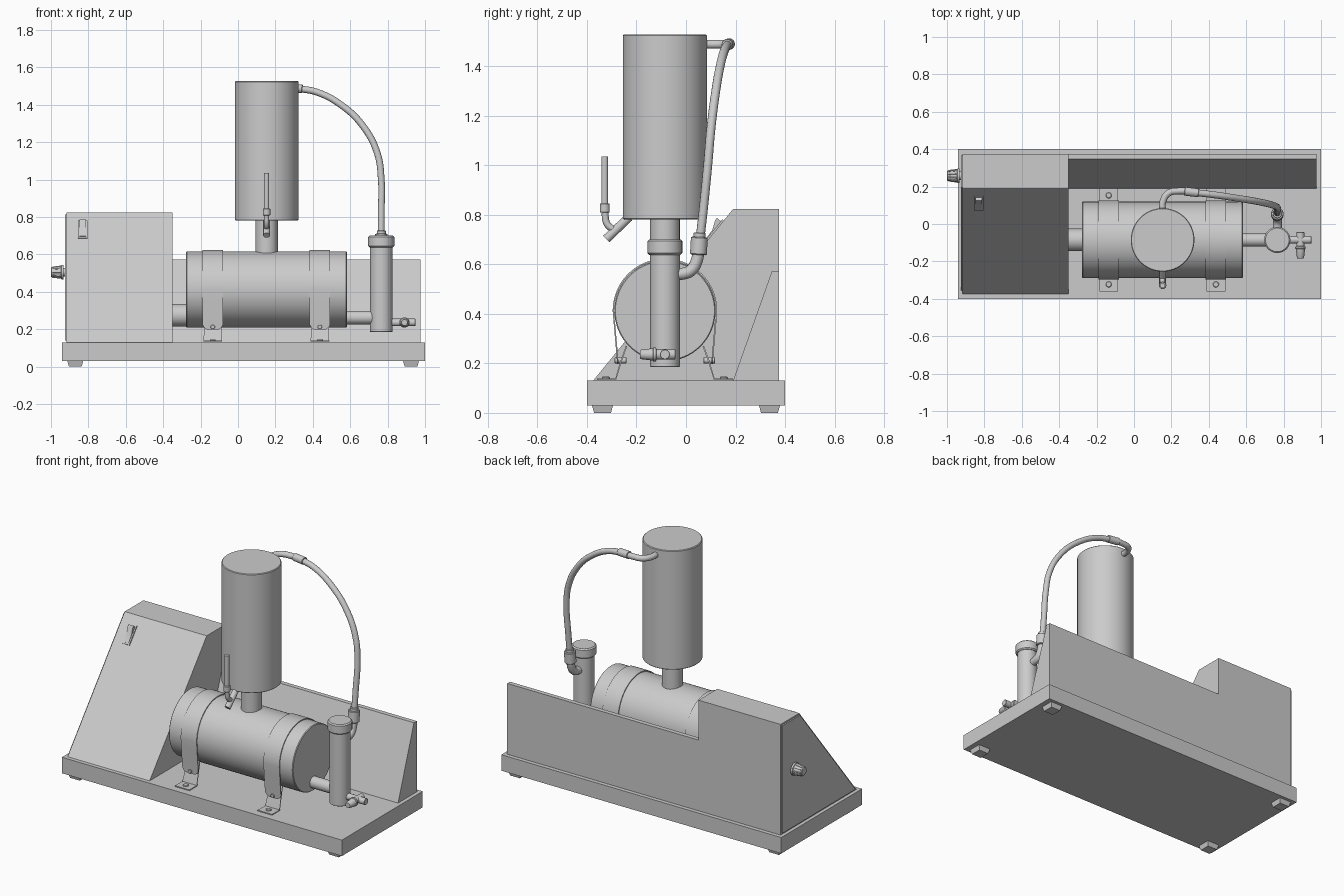
import bpy, bmesh, math
from mathutils import Vector

if "Cube" in bpy.data.objects:
    bpy.data.objects.remove(bpy.data.objects["Cube"])

YC = -0.085          # common axis of the tanks in y


def mesh_object(name, verts, faces):
    me = bpy.data.meshes.new(name)
    me.from_pydata([tuple(v) for v in verts], [], faces)
    bm = bmesh.new()
    bm.from_mesh(me)
    bmesh.ops.recalc_face_normals(bm, faces=bm.faces)
    bm.to_mesh(me)
    bm.free()
    ob = bpy.data.objects.new(name, me)
    bpy.context.collection.objects.link(ob)
    return ob


def lathe(name, origin, axis, profile, seg=32):
    """Revolve (distance, radius) pairs about an axis, capped at both ends."""
    q = Vector((0, 0, 1)).rotation_difference(Vector(axis).normalized())
    verts, faces = [], []
    for t, r in profile:
        for k in range(seg):
            a = 2 * math.pi * k / seg
            verts.append(Vector(origin) + q @ Vector((r * math.cos(a), r * math.sin(a), t)))
    for i in range(len(profile) - 1):
        for k in range(seg):
            a, b = i * seg + k, i * seg + (k + 1) % seg
            faces.append((a, b, b + seg, a + seg))
    faces.append(tuple(range(seg)))
    faces.append(tuple(range(len(verts) - seg, len(verts))))
    return mesh_object(name, verts, faces)


def rod(name, p0, p1, r, bevel=0.0, seg=32):
    d = Vector(p1) - Vector(p0)
    n = d.length
    prof = [(0, r), (n, r)]
    if bevel:
        prof = [(0, r - bevel), (bevel, r), (n - bevel, r), (n, r - bevel)]
    return lathe(name, p0, d, prof, seg)


def prism(name, profile, x0, x1):
    """Extrude a y-z outline along x."""
    n = len(profile)
    verts = [(x, y, z) for x in (x0, x1) for y, z in profile]
    faces = [(i, (i + 1) % n, n + (i + 1) % n, n + i) for i in range(n)]
    faces += [tuple(range(n)), tuple(range(n, 2 * n))]
    return mesh_object(name, verts, faces)


def ribbon(name, path, xc, thick=0.006):
    """Sheet metal strip through (y, z, half width) points."""
    verts = [(xc + s * w, y, z) for y, z, w in path for s in (-1, 1)]
    faces = [(2 * i, 2 * i + 1, 2 * i + 3, 2 * i + 2) for i in range(len(path) - 1)]
    ob = mesh_object(name, verts, faces)
    m = ob.modifiers.new("thickness", 'SOLIDIFY')
    m.thickness, m.offset = thick, 0
    return ob


def hose(name, pts, r):
    cu = bpy.data.curves.new(name, 'CURVE')
    cu.dimensions = '3D'
    cu.bevel_depth, cu.bevel_resolution = r, 4
    cu.use_fill_caps, cu.resolution_u = True, 10
    sp = cu.splines.new('BEZIER')
    sp.bezier_points.add(len(pts) - 1)
    for b, p in zip(sp.bezier_points, pts):
        b.co = p
        b.handle_left_type = b.handle_right_type = 'AUTO'
    ob = bpy.data.objects.new(name, cu)
    bpy.context.collection.objects.link(ob)
    return ob


# base plate and tapered feet
prism("base_plate", [(-0.4, 0.03), (0.4, 0.03), (0.4, 0.13), (-0.4, 0.13)], -0.94, 1.0)
for x in (-0.87, 0.925):
    for y in (-0.337, 0.337):
        v = [(x + sx * h, y + sy * h, z) for z, h in ((0, 0.034), (0.032, 0.043))
             for sx, sy in ((-1, -1), (1, -1), (1, 1), (-1, 1))]
        mesh_object("foot", v, [(0, 1, 2, 3), (4, 5, 6, 7), (0, 1, 5, 4),
                                (1, 2, 6, 5), (2, 3, 7, 6), (3, 0, 4, 7)])

# control cabinet, its end cover, and low rear housing
prism("cabinet", [(-0.375, 0.13), (0.375, 0.13), (0.375, 0.823), (0.19, 0.823)], -0.918, -0.35)
prism("cabinet_end_cover", [(-0.355, 0.14), (0.367, 0.14), (0.367, 0.814), (0.194, 0.814)],
      -0.926, -0.918)
prism("rear_housing", [(0.19, 0.13), (0.375, 0.13), (0.375, 0.573), (0.347, 0.573)], -0.35, 0.976)

# rocker switch on the sloped panel
slope = Vector((0.565, 0.693)).normalized()
normal = Vector((-slope.y, slope.x))
mid = Vector((-0.375, 0.13)) + slope * 0.775


def on_panel(pts):
    return [tuple(mid + slope * a + normal * b) for a, b in pts]


prism("switch_frame", on_panel([(-0.06, -0.005), (0.06, -0.005), (0.06, 0.007), (-0.06, 0.007)]),
      -0.855, -0.804)
prism("switch_rocker", on_panel([(-0.05, 0), (0.05, 0), (0.05, 0.028), (0.035, 0.026),
                                 (0, 0.011), (-0.05, 0.009)]), -0.847, -0.812)

# ribbed end knob
lathe("end_knob", (-0.92, 0.258, 0.505), (-1, 0, 0),
      [(0, 0.022), (0.012, 0.022), (0.012, 0.039), (0.024, 0.039), (0.026, 0.034),
       (0.076, 0.027), (0.08, 0.023)], 24)
for k in range(10):
    a = 2 * math.pi * k / 10
    c, s = math.cos(a), math.sin(a)
    rod("knob_rib", (-0.945, 0.258 + 0.033 * c, 0.505 + 0.033 * s),
        (-0.992, 0.258 + 0.027 * c, 0.505 + 0.027 * s), 0.004, seg=6)

# horizontal tank with drive shaft and outlet pipe
rod("main_tank", (-0.278, YC, 0.412), (0.582, YC, 0.412), 0.204, 0.004, 64)
rod("shaft_sleeve", (-0.36, YC, 0.275), (-0.27, YC, 0.275), 0.06)
rod("outlet_pipe", (0.57, YC, 0.262), (0.73, YC, 0.262), 0.036)

# clamp straps over the tank, with brackets, bolts and screws
for x in (-0.135, 0.438):
    arc = [(YC - 0.208 * math.cos(math.pi * i / 40), 0.412 + 0.208 * math.sin(math.pi * i / 40), 0.055)
           for i in range(41)]
    side = [(-0.203, 0.35, 0.055), (-0.192, 0.225, 0.055), (-0.191, 0.208, 0.046), (-0.19, 0.198, 0.03)]
    low = [(YC + y, z, w) for y, z, w in side]
    high = [(YC - y, z, w) for y, z, w in side]
    ribbon("tank_strap", low[::-1] + arc + high, x)
    for s in (-1, 1):
        ribbon("strap_bracket", [(YC + s * y, z, w) for y, z, w in
               ((0.155, 0.27, 0.04), (0.175, 0.215, 0.045), (0.199, 0.136, 0.05), (0.275, 0.136, 0.05))], x)
        rod("strap_bolt", (x, YC + s * 0.155, 0.212), (x, YC + s * 0.203, 0.212), 0.012, 0.002, 16)
        rod("bracket_screw", (x, YC + s * 0.238, 0.135), (x, YC + s * 0.238, 0.146), 0.016, 0.003, 16)

# upright tank and its neck
rod("tank_neck", (0.153, YC, 0.58), (0.153, YC, 0.79), 0.06)
rod("upright_tank", (0.153, YC, 0.781), (0.153, YC, 1.527), 0.17, 0.004, 64)

# filling spout at the front of the upright tank
rod("spout_tube", (0.153, -0.23, 0.79), (0.153, -0.322, 0.702), 0.018, seg=20)
hose("spout_elbow", [(0.153, -0.285, 0.735), (0.153, -0.318, 0.762), (0.153, -0.328, 0.81)], 0.014)
rod("spout_collar", (0.153, -0.328, 0.808), (0.153, -0.328, 0.846), 0.02, 0.003, 24)
rod("spout_riser", (0.153, -0.328, 0.84), (0.153, -0.328, 1.035), 0.014, seg=20)

# filter column and cap
CX = 0.766
rod("filter_column", (CX, YC, 0.185), (CX, YC, 0.65), 0.06, 0.002, 40)
rod("filter_cap", (CX, YC, 0.638), (CX, YC, 0.7), 0.07, 0.007, 40)

# drain valve
rod("drain_pipe", (0.81, YC, 0.236), (0.948, YC, 0.236), 0.02, 0.002, 20)
rod("valve_body", (0.89, -0.13, 0.236), (0.89, -0.042, 0.236), 0.021, 0.003, 20)
lathe("valve_knob", (0.89, -0.118, 0.236), (0, -1, 0),
      [(0, 0.02), (0.004, 0.028), (0.014, 0.028), (0.016, 0.025), (0.063, 0.019), (0.067, 0.016)], 12)

# overflow hose from the upright tank to the filter column
hose("tank_elbow", [(0.153, 0.06, 1.488), (0.155, 0.12, 1.488), (0.185, 0.165, 1.488),
                    (0.24, 0.176, 1.488), (0.33, 0.17, 1.488)], 0.018)
rod("hose_sleeve", (0.27, 0.175, 1.489), (0.345, 0.166, 1.486), 0.023, 0.002, 24)
hose("overflow_hose", [(0.31, 0.17, 1.488), (0.42, 0.157, 1.468), (0.55, 0.138, 1.4),
                       (0.67, 0.118, 1.284), (0.745, 0.1, 1.14), (0.766, 0.088, 1.0),
                       (0.766, 0.07, 0.82), (0.766, 0.054, 0.68)], 0.018)
rod("hose_coupling", (CX, 0.05, 0.638), (CX, 0.054, 0.71), 0.034, 0.004, 24)
rod("coupling_collar", (CX, 0.054, 0.705), (CX, 0.055, 0.727), 0.024, 0.002, 24)
hose("filter_elbow", [(CX, 0.05, 0.66), (CX, 0.045, 0.62), (CX, 0.02, 0.575),
                      (CX, -0.025, 0.56), (CX, -0.06, 0.56)], 0.024)

# make everything mesh and shade smooth with crisp edges
bpy.ops.object.select_all(action='SELECT')
bpy.context.view_layer.objects.active = bpy.data.objects["base_plate"]
bpy.ops.object.convert(target='MESH')
bpy.ops.object.shade_smooth_by_angle(angle=math.radians(35))
